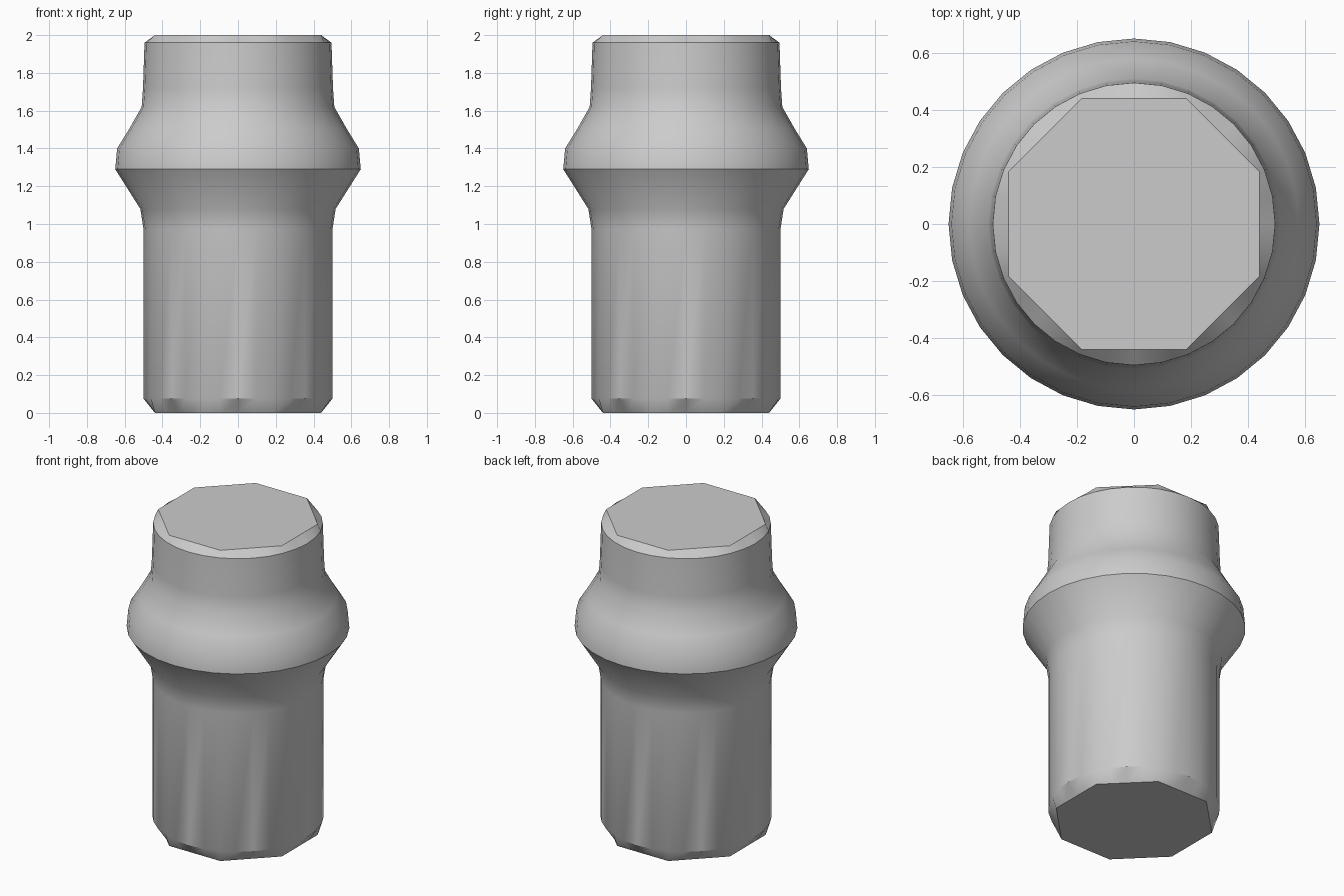
import bpy
import bmesh
from math import cos, pi, sin, tau

cube = bpy.data.objects.get("Cube")
if cube:
    bpy.data.objects.remove(cube, do_unlink=True)

SEGMENTS = 32
END_APOTHEM = 0.44

# Plain grey material
grey = bpy.data.materials.new("plain grey")
grey.use_nodes = True
colour = (0.6, 0.6, 0.6, 1)
grey.diffuse_color = colour
grey.node_tree.nodes["Principled BSDF"].inputs["Base Color"].default_value = colour


def round_radius(radius):
    return lambda angle: radius


def octagon_radius(angle):
    """Distance to the edge of the eight-sided end face."""
    offset = (angle + pi / 8) % (pi / 4) - pi / 8
    return END_APOTHEM / cos(offset)


# Shaft, flared collar and neck as (height, radius)
profile = [(0.075, 0.5), (0.97, 0.5), (1.08, 0.517), (1.29, 0.65),
           (1.4, 0.64), (1.5, 0.578), (1.62, 0.51), (1.72, 0.503),
           (1.96, 0.495)]
sections = [(0, octagon_radius)]
sections += [(z, round_radius(r)) for z, r in profile]
sections += [(2, octagon_radius)]

bm = bmesh.new()
rings = []
for z, radius_at in sections:
    ring = []
    for i in range(SEGMENTS):
        a = tau * i / SEGMENTS
        r = radius_at(a)
        ring.append(bm.verts.new((r * cos(a), r * sin(a), z)))
    rings.append(ring)

# Side walls
for low, high in zip(rings, rings[1:]):
    for i in range(SEGMENTS):
        j = (i + 1) % SEGMENTS
        bm.faces.new((low[i], low[j], high[j], high[i]))

# Flat end faces
bm.faces.new(rings[0][::-1])
bm.faces.new(rings[-1])

mesh = bpy.data.meshes.new("collared_pin")
bm.to_mesh(mesh)
bm.free()
mesh.materials.append(grey)

pin = bpy.data.objects.new("collared_pin", mesh)
bpy.context.collection.objects.link(pin)
bpy.ops.object.select_all(action="DESELECT")
pin.select_set(True)
bpy.context.view_layer.objects.active = pin
bpy.ops.object.shade_smooth_by_angle(angle=pi / 6)
